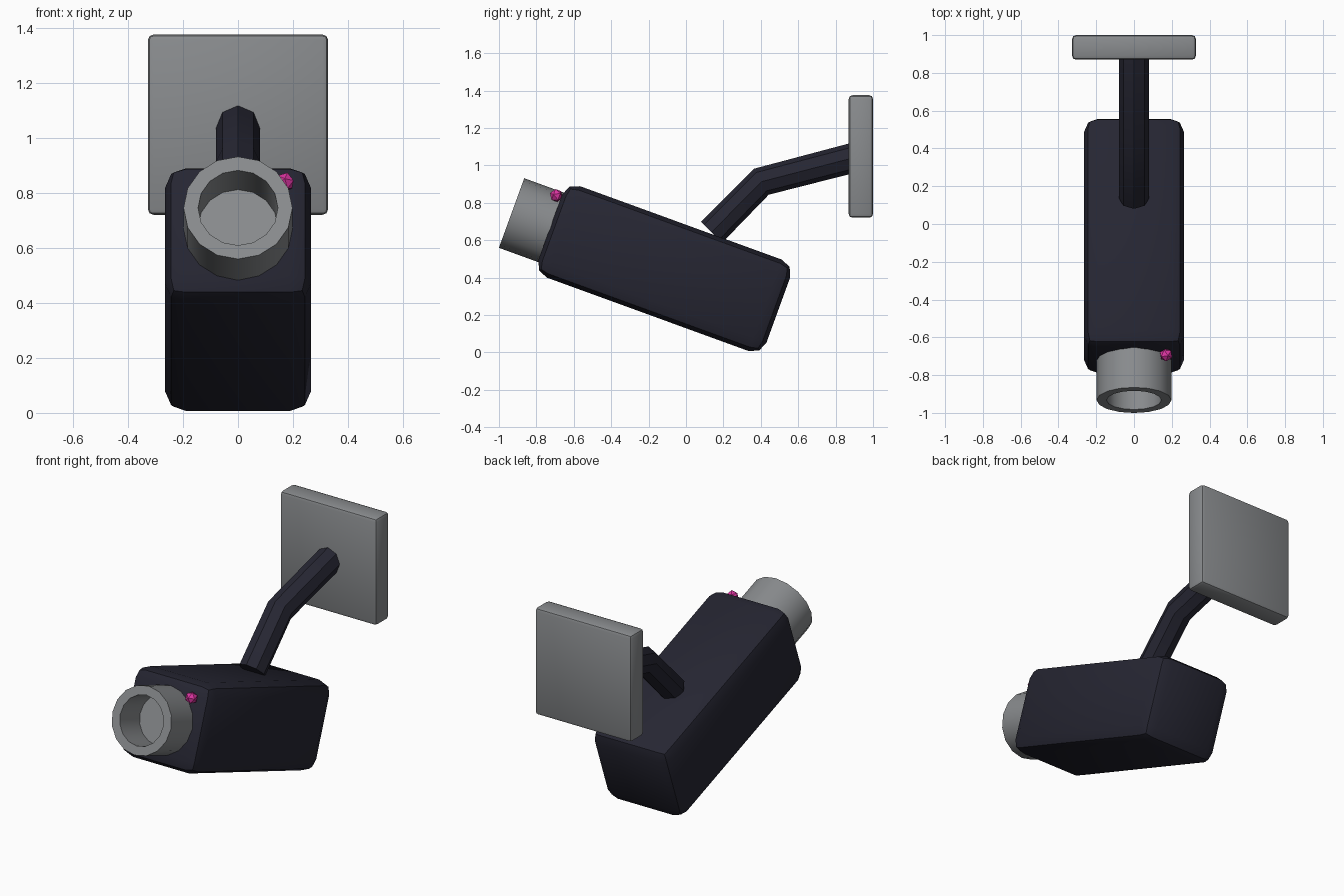
import bpy
import bmesh
from math import radians, sin, cos, tau
from mathutils import Matrix, Vector

if "Cube" in bpy.data.objects:
    bpy.data.objects.remove(bpy.data.objects["Cube"], do_unlink=True)


def make_material(name, rgb):
    mat = bpy.data.materials.new(name)
    mat.use_nodes = True
    mat.diffuse_color = (*rgb, 1)
    mat.node_tree.nodes["Principled BSDF"].inputs["Base Color"].default_value = (*rgb, 1)
    return mat


DARK = make_material("dark navy", (0.019, 0.019, 0.032))
GREY = make_material("mid grey", (0.25, 0.26, 0.27))
PINK = make_material("magenta", (0.72, 0.035, 0.36))

# Frame of the tilted camera housing
TILT = Matrix.Translation((0, -0.116, 0.448)) @ Matrix.Rotation(radians(-20), 4, "X")


def finish(bm, name, mat, matrix=None, smooth=True):
    bmesh.ops.recalc_face_normals(bm, faces=bm.faces)
    if matrix:
        bm.transform(matrix)
    mesh = bpy.data.meshes.new(name)
    bm.to_mesh(mesh)
    bm.free()
    mesh.materials.append(mat)
    obj = bpy.data.objects.new(name, mesh)
    bpy.context.collection.objects.link(obj)
    if smooth:
        bpy.ops.object.select_all(action="DESELECT")
        obj.select_set(True)
        bpy.context.view_layer.objects.active = obj
        bpy.ops.object.shade_smooth_by_angle(angle=radians(30))
    return obj


def rounded_box(name, size, bevel, mat, matrix):
    bm = bmesh.new()
    bmesh.ops.create_cube(bm, size=1)
    bmesh.ops.scale(bm, vec=size, verts=bm.verts)
    bmesh.ops.bevel(bm, geom=bm.edges[:], offset=bevel, segments=2,
                    profile=0.5, affect="EDGES")
    return finish(bm, name, mat, matrix)


def loft(name, rings, mat, matrix=None):
    """Skin a row of equal rings and cap both ends."""
    bm = bmesh.new()
    loops = [[bm.verts.new(p) for p in ring] for ring in rings]
    count = len(loops[0])
    for a, b in zip(loops, loops[1:]):
        for i in range(count):
            j = (i + 1) % count
            bm.faces.new((a[i], a[j], b[j], b[i]))
    bm.faces.new(loops[0])
    bm.faces.new(loops[-1])
    return finish(bm, name, mat, matrix)


def ring(centre, up, radius, sides):
    side = Vector((1, 0, 0))
    return [centre + side * radius * sin(tau * i / sides)
            + up * radius * cos(tau * i / sides) for i in range(sides)]


# Housing and wall plate
rounded_box("housing", (0.53, 1.297, 0.52), 0.075, DARK, TILT)
rounded_box("wall_plate", (0.655, 0.13, 0.655), 0.02, GREY,
            Matrix.Translation((0, 0.935, 1.0475)))

# Lens barrel with a recessed front, as (depth, radius) steps
barrel = [(-0.6, 0.198), (-0.869, 0.198), (-0.869, 0.145), (-0.665, 0.145)]
loft("lens_barrel", [ring(Vector((0, y, 0)), Vector((0, 0, 1)), r, 16)
                     for y, r in barrel], GREY, TILT)

# Bent mounting arm, each ring square to its own slope
arm = [(0.137, 0.643, 45), (0.4025, 0.9125, 30), (0.92, 1.047, 14.5)]
loft("mounting_arm", [ring(Vector((0, y, z)),
                           Vector((0, -sin(radians(a)), cos(radians(a)))), 0.08, 8)
                      for y, z, a in arm], DARK)

# Indicator light on the front face
bm = bmesh.new()
bmesh.ops.create_icosphere(bm, subdivisions=1, radius=0.036)
bmesh.ops.rotate(bm, matrix=Matrix.Rotation(radians(90), 3, "X"), verts=bm.verts)
bmesh.ops.translate(bm, vec=(0.17, -0.676, 0.17), verts=bm.verts)
finish(bm, "indicator_light", PINK, TILT, smooth=False)
